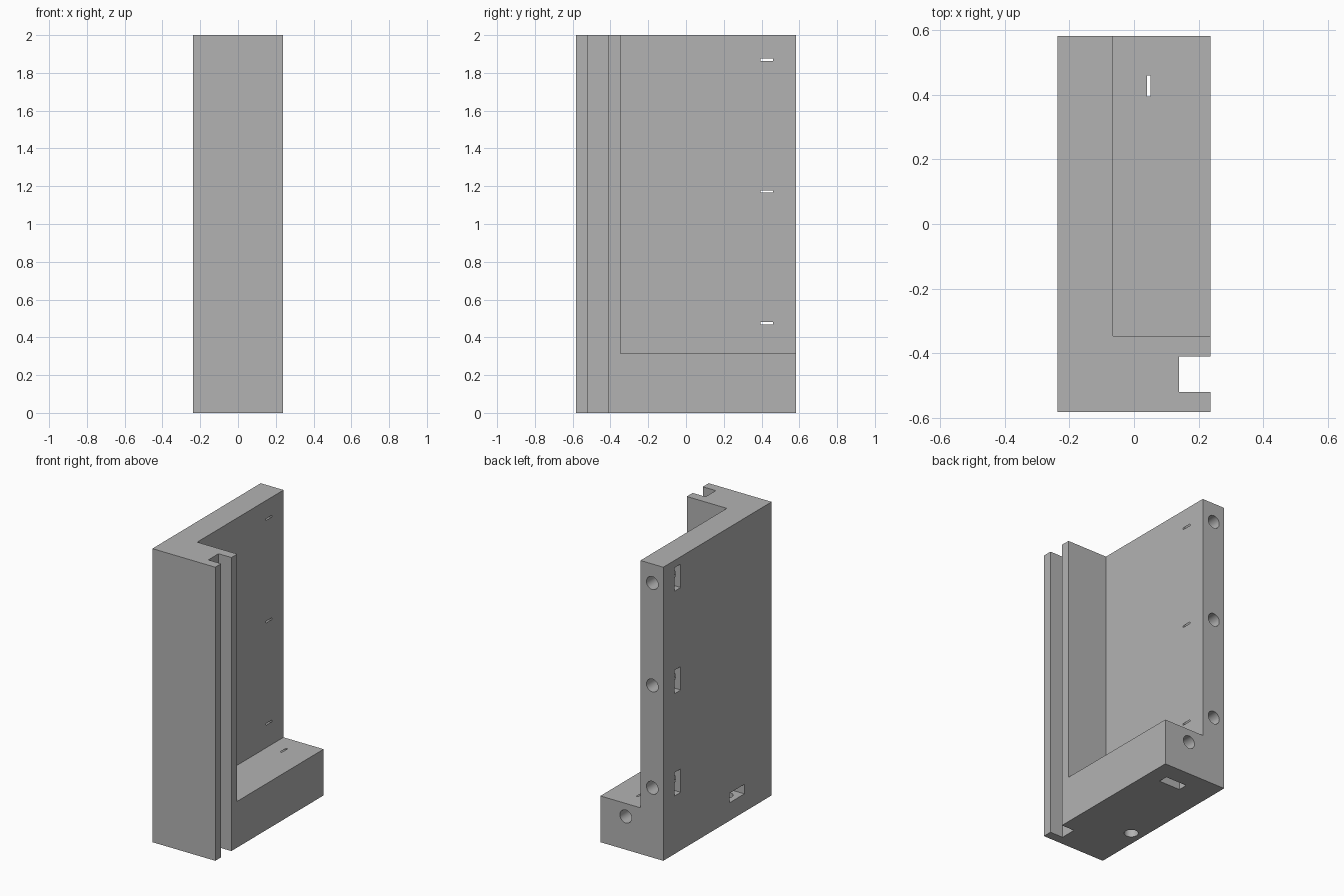
import bpy
import bmesh
import math
from mathutils import Vector

if "Cube" in bpy.data.objects:
    bpy.data.objects.remove(bpy.data.objects["Cube"], do_unlink=True)

W, D, H = 0.237, 0.583, 2.0      # half width, half depth, height
X, Y, Z = Vector((1, 0, 0)), Vector((0, 1, 0)), Vector((0, 0, 1))

grey = bpy.data.materials.new("plain grey")
grey.use_nodes = True
grey.diffuse_color = (0.45, 0.45, 0.45, 1)
grey.node_tree.nodes["Principled BSDF"].inputs["Base Color"].default_value = grey.diffuse_color


def prism(name, points, travel):
    """Solid swept from a flat outline along the travel vector."""
    bm = bmesh.new()
    face = bm.faces.new([bm.verts.new(p) for p in points])
    swept = bmesh.ops.extrude_face_region(bm, geom=[face])["geom"]
    bmesh.ops.translate(bm, vec=travel,
                        verts=[v for v in swept if isinstance(v, bmesh.types.BMVert)])
    bmesh.ops.recalc_face_normals(bm, faces=bm.faces)
    mesh = bpy.data.meshes.new(name)
    bm.to_mesh(mesh)
    bm.free()
    mesh.materials.append(grey)
    obj = bpy.data.objects.new(name, mesh)
    bpy.context.collection.objects.link(obj)
    return obj


def box(name, x0, x1, y0, y1, z0, z1):
    outline = [(x0, y0, z0), (x1, y0, z0), (x1, y1, z0), (x0, y1, z0)]
    return prism(name, outline, Z * (z1 - z0))


def cut(cutter):
    """Subtract a cutter from the bracket and discard it."""
    cutter.hide_render = True
    mod = bracket.modifiers.new(cutter.name, 'BOOLEAN')
    mod.operation, mod.solver, mod.object = 'DIFFERENCE', 'EXACT', cutter
    bpy.context.view_layer.objects.active = bracket
    bpy.ops.object.modifier_apply(modifier=mod.name)
    bpy.data.objects.remove(cutter, do_unlink=True)


def nut_fixing(centre, screw, mouth):
    """Screw hole along one axis crossed by a pointed slot for a hex nut."""
    centre = Vector(centre)
    side = screw.cross(mouth)
    half, thick, reach = 0.08, 0.065, 0.4
    radius = half / math.cos(math.pi / 6)
    outline = [side * half + mouth * reach, side * half - mouth * radius / 2,
               -mouth * radius,
               -side * half - mouth * radius / 2, -side * half + mouth * reach]
    start = centre - screw * thick / 2
    cut(prism("nut_slot_cutter", [start + p for p in outline], screw * thick))
    sides, hole_radius = 32, 0.044
    start = centre - screw * 0.1
    ring = [start + hole_radius * (side * math.cos(a) + mouth * math.sin(a))
            for a in (math.tau * i / sides for i in range(sides))]
    cut(prism("screw_hole_cutter", ring, screw * 0.4))


# Main body: tall wall, front post and foot left after removing the recess
bracket = box("corner_bracket", -W, W, -D, D, 0, H)
cut(box("recess_cutter", -0.065, 1, -0.347, 1, 0.315, 3))

# Full height groove in the front post
cut(box("groove_cutter", 0.14, 1, -0.52, -0.41, -1, 3))

# Wall fixings, foot fixing from the back, and fixing from underneath
for height in (0.475, 1.172, 1.87):
    nut_fixing((-0.154, 0.428, height), Y, -X)
nut_fixing((0.046, 0.428, 0.226), Y, -Z)
nut_fixing((-0.154, -0.21, 0.155), -Z, -X)

# Smooth hole walls, crisp edges everywhere else
bpy.ops.object.select_all(action='DESELECT')
bracket.select_set(True)
bpy.context.view_layer.objects.active = bracket
bpy.ops.object.shade_smooth_by_angle(angle=math.radians(25))
